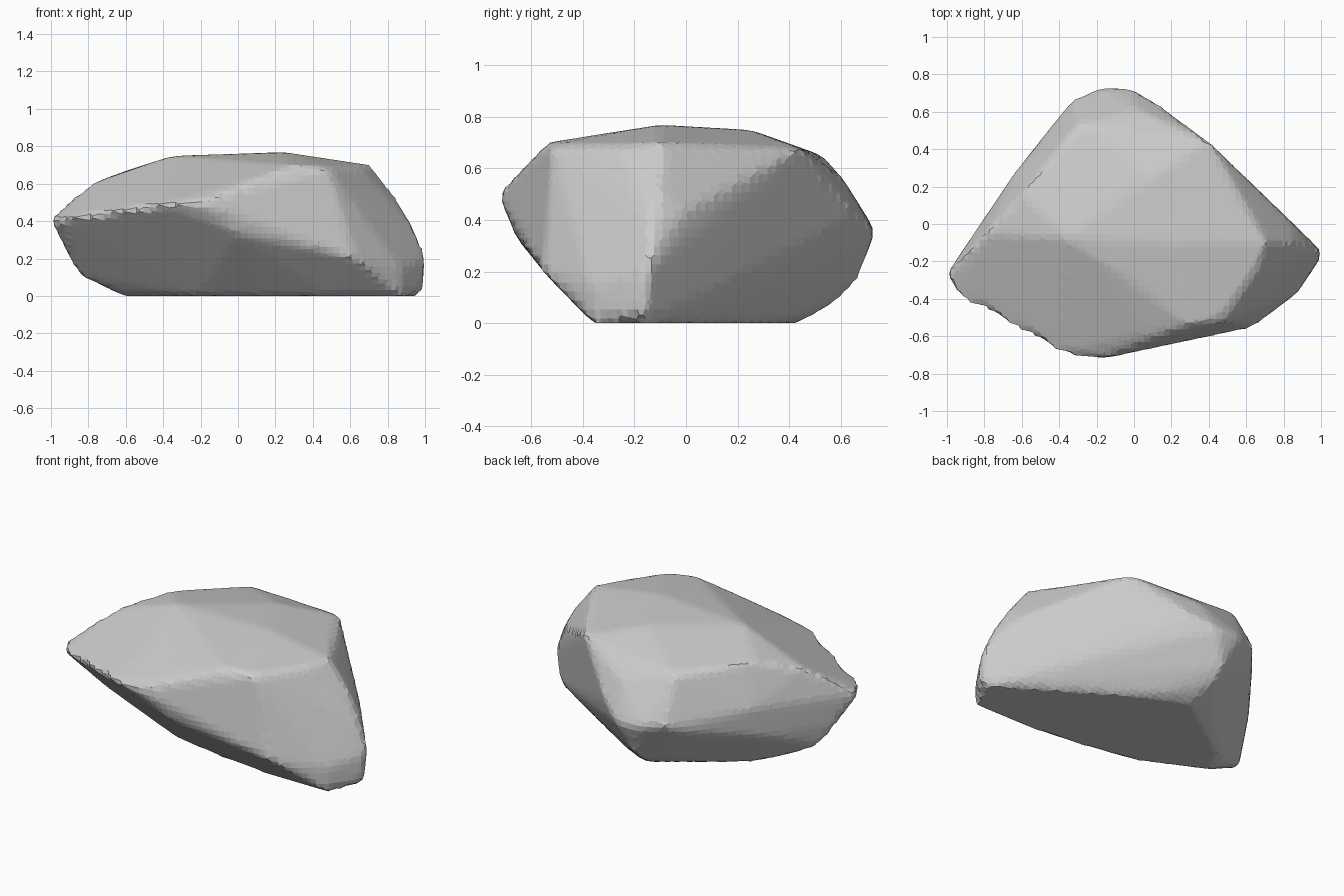
import bpy
import bmesh

# Remove the default cube only
default_cube = bpy.data.objects.get("Cube")
if default_cube:
    bpy.data.objects.remove(default_cube, do_unlink=True)


def make_material(name, colour):
    material = bpy.data.materials.new(name)
    material.use_nodes = True
    material.diffuse_color = colour
    for node in material.node_tree.nodes:
        if node.type == "BSDF_PRINCIPLED":
            node.inputs["Base Color"].default_value = colour
            node.inputs["Roughness"].default_value = 0.9
    return material


# Flat resting face of the stone, as a plan outline on the ground
base_outline = [(.88, -.36), (.97, -.14), (.2, .34), (-.06, .44),
                (-.24, .31), (-.53, .11), (-.62, -.07), (-.22, -.26),
                (.19, -.33), (.5, -.36)]

# Overhanging front ridge and the front corner
front_corners = [(.87, -.37, .15), (.63, -.555, .2), (0, -.66, .33),
                 (-.2, -.73, .5), (-.4, -.69, .49), (-.95, -.38, .41),
                 (-1.01, -.28, .41)]

# Rounded tip on the left side
tip_corners = [(1.01, -.15, .2), (1, -.18, .05), (.94, -.13, .37),
               (.84, -.1, .53), (.85, 0, .43)]

# Back bulge and the steep wall beside it
back_corners = [(-.1, .58, .08), (-.1, .66, .16), (-.18, .735, .36),
                (-.02, .73, .35), (.1, .66, .42), (.03, .61, .56),
                (-.32, .67, .38), (-.38, .6, .33), (-.67, .22, .24),
                (-.64, .27, .42), (-.93, -.17, .24), (-.86, -.1, .11)]

# Upper shoulders, where the walls turn into the domed top
shoulder_corners = [(.4, .44, .68), (.71, -.1, .7),
                    (.65, -.27, .69), (.48, -.52, .69), (.3, -.54, .7),
                    (.03, -.6, .62), (-.79, -.05, .6), (-.6, .16, .67),
                    (-.3, .53, .65)]

# Crest of the dome
crest = [(-.35, -.08, .75), (.25, -.1, .77), (.1, .25, .75)]


def build_stone(name, material):
    # Wrap the corners in one closed skin
    bm = bmesh.new()
    for x, y in base_outline:
        bm.verts.new((x, y, 0))
    for corner in (front_corners + tip_corners + back_corners
                   + shoulder_corners + crest):
        bm.verts.new(corner)
    bmesh.ops.convex_hull(bm, input=list(bm.verts))
    loose = [vert for vert in bm.verts if not vert.link_faces]
    bmesh.ops.delete(bm, geom=loose, context="VERTS")
    bmesh.ops.recalc_face_normals(bm, faces=list(bm.faces))

    mesh = bpy.data.meshes.new(name)
    bm.to_mesh(mesh)
    bm.free()
    mesh.materials.append(material)
    stone = bpy.data.objects.new(name, mesh)
    bpy.context.collection.objects.link(stone)

    # Even small facets, with the edges lightly worn
    facets = stone.modifiers.new("even_facets", "REMESH")
    facets.mode = "VOXEL"
    facets.voxel_size = 0.035
    wear = stone.modifiers.new("worn_edges", "SMOOTH")
    wear.factor = 0.4
    wear.iterations = 1
    return stone


stone_grey = make_material("stone_grey", (0.6, 0.6, 0.6, 1))
build_stone("boulder", stone_grey)
